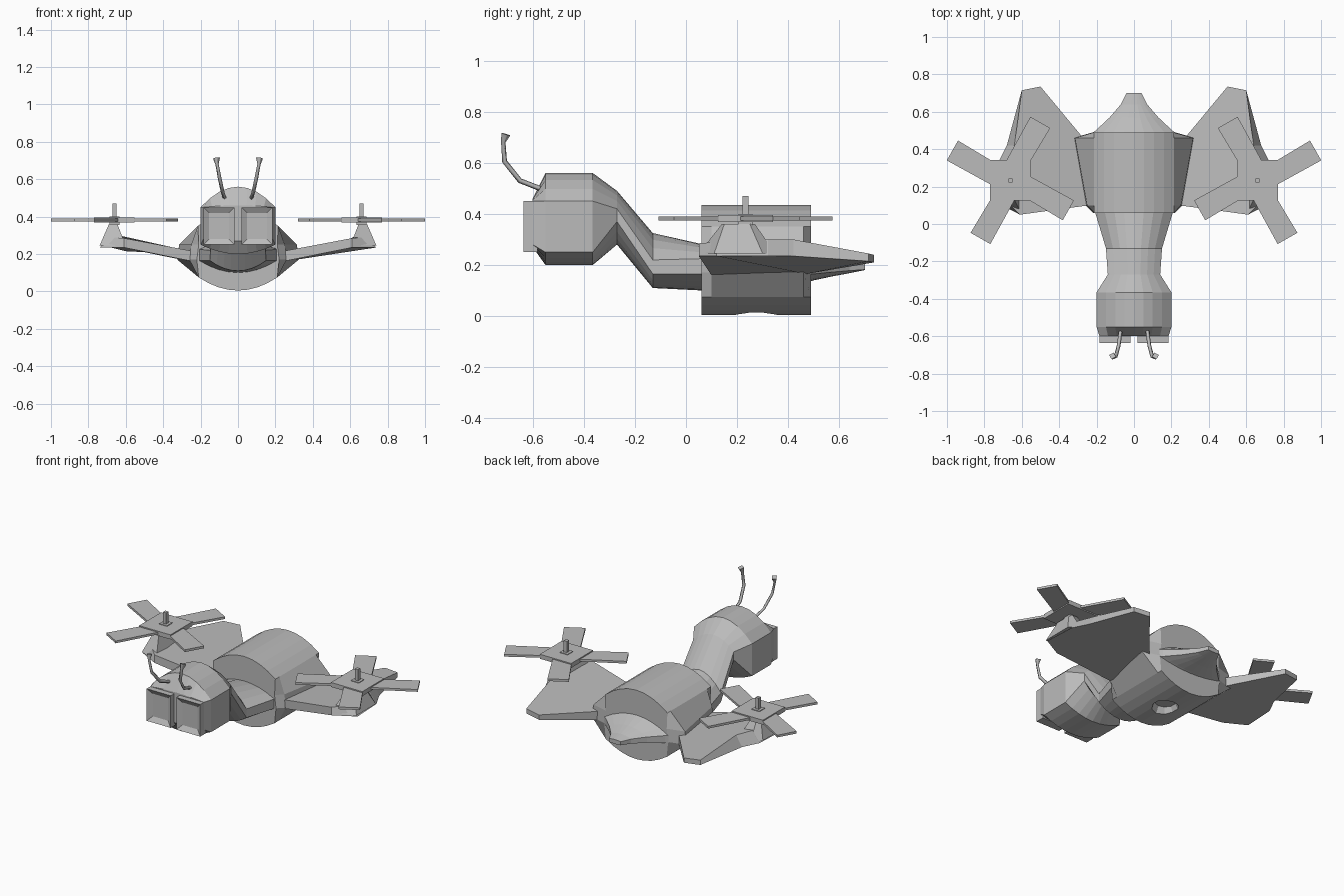
import bpy, bmesh, math
from mathutils import Matrix, Vector

cube = bpy.data.objects.get("Cube")
if cube:
    bpy.data.objects.remove(cube, do_unlink=True)

grey = bpy.data.materials.new("plain grey")
grey.use_nodes = True
grey.diffuse_color = (0.5, 0.5, 0.5, 1)
grey.node_tree.nodes["Principled BSDF"].inputs["Base Color"].default_value = (0.5, 0.5, 0.5, 1)


def finish(name, bm):
    bmesh.ops.recalc_face_normals(bm, faces=bm.faces)
    mesh = bpy.data.meshes.new(name)
    bm.to_mesh(mesh)
    bm.free()
    mesh.materials.append(grey)
    obj = bpy.data.objects.new(name, mesh)
    bpy.context.collection.objects.link(obj)
    return obj


def skin(name, rings):
    """Bridge rings of equal point count and cap both ends."""
    bm = bmesh.new()
    loops = [[bm.verts.new(p) for p in ring] for ring in rings]
    n = len(loops[0])
    for a, b in zip(loops, loops[1:]):
        for i in range(n):
            j = (i + 1) % n
            bm.faces.new((a[i], a[j], b[j], b[i]))
    bm.faces.new(loops[0])
    bm.faces.new(loops[-1])
    return finish(name, bm)


def arch(w, z_mid, z_side, n=4):
    return [(w * i / n, z_mid + (z_side - z_mid) * (i / n) ** 2) for i in range(n + 1)]


def ring(y, half):
    """Mirror a half section, listed from top centre to bottom centre."""
    pts = half + [(-x, z) for x, z in half[-2:0:-1]]
    return [(x, y, z) for x, z in pts]


def section(y, w, top, shoulder, hip, bottom):
    return ring(y, arch(w, top, shoulder) + arch(w, bottom, hip)[::-1])


def mirrored(name, build):
    for side, label in ((1, "left"), (-1, "right")):
        build(label + "_" + name, side)


# Head and neck
skin("head_and_neck", [section(*s) for s in (
    (-.60, .185, .46, .45, .28, .27),
    (-.55, .20, .56, .45, .25, .20),
    (-.365, .20, .56, .45, .25, .20),
    (-.27, .14, .49, .42, .37, .28),
    (-.13, .15, .325, .22, .165, .11),
    (.07, .21, .28, .225, .165, .10))])

# Body with side bulges that carry the wings
body = skin("body", [
    ring(y, arch(.215, .435, .35) + [(b - .01, .25), (b, .17)] + arch(.21, .005, .075)[::-1])
    for y, b in ((.06, .22), (.10, .26), (.46, .325), (.49, .22))])

# Round recess in the belly
bm = bmesh.new()
bmesh.ops.create_cone(bm, cap_ends=True, segments=10, radius1=.09, radius2=.06, depth=.06,
                      matrix=Matrix.Translation((0, .275, .015)))
cutter = finish("belly_cutter", bm)
cutter.hide_render = True
cutter.hide_viewport = True
cut = body.modifiers.new("belly recess", "BOOLEAN")
cut.object = cutter
cut.solver = "EXACT"

# Tapered tail
skin("tail", [section(*s) for s in (
    (.47, .25, .29, .21, .165, .13),
    (.50, .205, .275, .21, .165, .14),
    (.57, .13, .245, .208, .172, .155),
    (.64, .07, .22, .206, .178, .168),
    (.70, .04, .207, .204, .182, .18))])


# Eye blocks with sunken panels
def eye(name, s):
    bm = bmesh.new()
    bmesh.ops.create_cube(bm, size=1, matrix=Matrix.Translation((s * .102, -.608, .35))
                          @ Matrix.Diagonal((.165, .055, .2, 1)))
    front = min(bm.faces, key=lambda f: f.calc_center_median().y)
    bmesh.ops.inset_region(bm, faces=[front], thickness=.042)
    for v in front.verts:
        v.co.y += .018
    finish(name, bm)


mirrored("eye", eye)


# Bent antennae with flared tips
def antenna(name, s):
    curve = bpy.data.curves.new(name, "CURVE")
    curve.dimensions = "3D"
    curve.bevel_depth = .01
    curve.bevel_resolution = 0
    curve.use_fill_caps = True
    path = ((.07, -.56, .495, 1), (.082, -.65, .53, 1), (.098, -.71, .605, 1),
            (.112, -.715, .68, .9), (.115, -.705, .712, 1.9))
    spline = curve.splines.new("POLY")
    spline.points.add(len(path) - 1)
    for p, (x, y, z, r) in zip(spline.points, path):
        p.co = (s * x, y, z, 1)
        p.radius = r
    curve.materials.append(grey)
    bpy.context.collection.objects.link(bpy.data.objects.new(name, curve))


mirrored("antenna", antenna)


# Swept wings: x, y, underside z, upper z, inward lean of the upper edge
def wing(name, s):
    outline = ((.24, .10, .16, .215, 0), (.28, .47, .165, .22, 0), (.50, .735, .21, .24, 0),
               (.60, .715, .215, .245, 0), (.68, .42, .235, .30, .04),
               (.73, .32, .235, .30, .05), (.74, .12, .235, .29, .06), (.61, .05, .235, .285, 0))
    skin(name, [[(s * x, y, lo) for x, y, lo, hi, d in outline],
                [(s * (x - d), y, hi) for x, y, lo, hi, d in outline]])


mirrored("wing", wing)


# Rotor mounts on the wing ends
def mount(name, s):
    low = ((.60, .05), (.74, .11), (.74, .30), (.69, .35), (.60, .33))
    high = ((.645, .14), (.69, .15), (.69, .25), (.68, .27), (.645, .27))
    skin(name, [[(s * x, y, .245) for x, y in low], [(s * x, y, .36) for x, y in high]])


mirrored("rotor_mount", mount)


# Rotors: square hub, shaft and four skewed blades
def rotor(name, s):
    centre = Vector((s * .661, .233, 0))

    def slab(part, pts, z0, z1):
        skin(part, [[centre + Vector((s * x, y, z)) for x, y in pts] for z in (z0, z1)])

    def square(h):
        return ((-h, -h), (h, -h), (h, h), (-h, h))

    slab(name + "_hub", square(.108), .368, .396)
    slab(name + "_collar", square(.027), .355, .40)
    slab(name + "_shaft", square(.011), .35, .47)
    blade = ((.10, .105), (.28, .213), (.34, .107), (.10, -.025))
    for k in range(4):
        turn = Matrix.Rotation(k * math.pi / 2, 2)
        slab(name + "_blade", [turn @ Vector(p) for p in blade], .375, .389)


mirrored("rotor", rotor)
